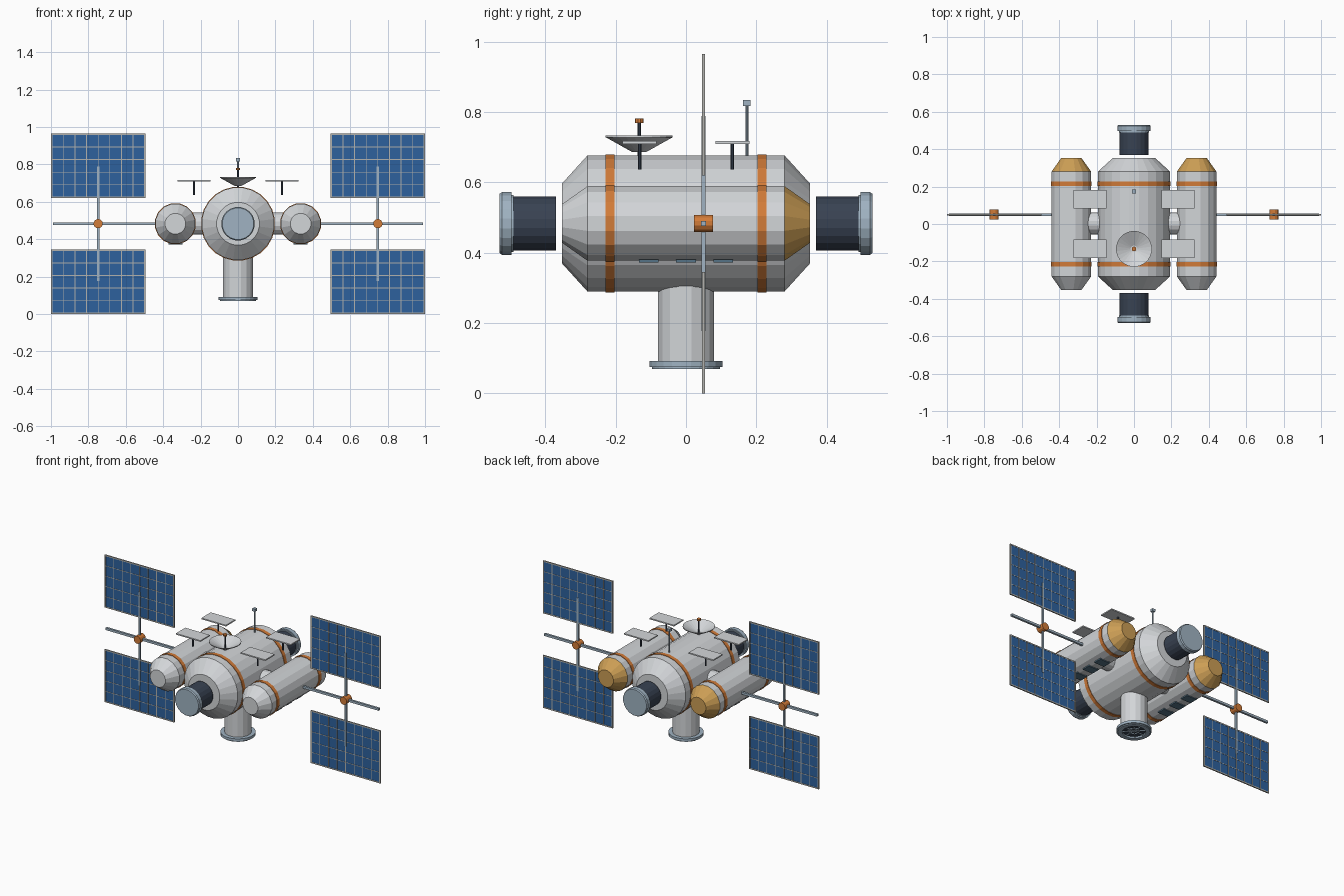
import bpy, bmesh, math
from mathutils import Vector, Matrix

if "Cube" in bpy.data.objects:
    bpy.data.objects.remove(bpy.data.objects["Cube"])


def material(name, rgb):
    m = bpy.data.materials.new(name)
    m.use_nodes = True
    m.diffuse_color = (*rgb, 1)
    m.node_tree.nodes["Principled BSDF"].inputs["Base Color"].default_value = (*rgb, 1)
    return m


HULL = material("hull white", (0.65, 0.67, 0.69))
ORANGE = material("orange trim", (0.65, 0.2, 0.04))
GOLD = material("gold foil", (0.6, 0.34, 0.09))
DARK = material("dark slate", (0.04, 0.055, 0.085))
STEEL = material("steel blue", (0.35, 0.45, 0.54))
BLUE = material("solar blue", (0.027, 0.12, 0.34))
GRID = material("grid grey", (0.45, 0.45, 0.43))
GLASS = material("window glass", (0.09, 0.17, 0.24))

MID = 0.483      # height of the main axis
WING_Y = 0.05    # depth of the solar wings
AXES = {"X": Vector((1, 0, 0)), "Y": Vector((0, 1, 0)), "Z": Vector((0, 0, 1))}


def finish(name, bm, *mats):
    bmesh.ops.recalc_face_normals(bm, faces=bm.faces)
    mesh = bpy.data.meshes.new(name)
    bm.to_mesh(mesh)
    bm.free()
    for m in mats:
        mesh.materials.append(m)
    ob = bpy.data.objects.new(name, mesh)
    bpy.context.collection.objects.link(ob)
    return ob


def lathe(name, profile, axis, loc, mat, sides=16, closed=False):
    """Turn (radius, distance) points around an axis through loc."""
    bm = bmesh.new()
    turn = AXES["Z"].rotation_difference(AXES[axis]).to_matrix().to_4x4()
    place = Matrix.Translation(loc) @ turn
    rings = []
    for r, d in profile:
        angles = [2 * math.pi * (i + 0.5) / sides for i in range(sides)]
        rings.append([bm.verts.new(place @ Vector((r * math.cos(a), r * math.sin(a), d)))
                      for a in angles])
    pairs = list(zip(rings, rings[1:]))
    if closed:
        pairs.append((rings[-1], rings[0]))
    else:
        bm.faces.new(rings[0])
        bm.faces.new(rings[-1])
    for a, b in pairs:
        for i in range(sides):
            j = (i + 1) % sides
            bm.faces.new((a[i], a[j], b[j], b[i]))
    return finish(name, bm, mat)


def rod(name, r, a, b, axis, loc, mat, sides=16):
    return lathe(name, [(r, a), (r, b)], axis, loc, mat, sides)


def add_box(bm, loc, size):
    m = Matrix.Translation(loc) @ Matrix.Diagonal((*size, 1))
    return bmesh.ops.create_cube(bm, size=1, matrix=m)["verts"]


def box(name, loc, size, mat):
    bm = bmesh.new()
    add_box(bm, loc, size)
    return finish(name, bm, mat)


def module(name, x, radius, end_radius, sides, gold_tail):
    """Pressure hull along y with tapered ends and two trim bands."""
    hull = lathe(name, [(end_radius, -0.352), (radius, -0.28), (radius, 0.28),
                        (end_radius, 0.352)], "Y", (x, 0, MID), HULL, sides)
    if gold_tail:
        hull.data.materials.append(GOLD)
        for p in hull.data.polygons:
            p.material_index = int(p.center.y > 0.29)
    for y, end in ((-0.216, "front"), (0.216, "rear")):
        rod(f"{name}_{end}_band", radius + 0.003, y - 0.0125, y + 0.0125,
            "Y", (x, 0, MID), ORANGE, sides)


def solar_panel(name, x, z, width=0.505, height=0.345, cols=8, rows=5):
    """Cell sheet with a raised grid on both faces."""
    bm = bmesh.new()
    add_box(bm, (x, WING_Y, z), (width - 0.006, 0.005, height - 0.006))
    sheet_faces = len(bm.faces)
    for i in range(cols + 1):
        w = 0.008 if i in (0, cols) else 0.004
        px = x + (width - 0.008) * (i / cols - 0.5)
        add_box(bm, (px, WING_Y, z), (w, 0.008, height))
    for i in range(rows + 1):
        w = 0.008 if i in (0, rows) else 0.004
        pz = z + (height - 0.008) * (i / rows - 0.5)
        add_box(bm, (x, WING_Y, pz), (width, 0.0078, w))
    bm.faces.ensure_lookup_table()
    for f in bm.faces[sheet_faces:]:
        f.material_index = 1
    return finish(name, bm, BLUE, GRID)


# Core hull and its end ports
module("core_module", 0, 0.195, 0.115, 24, False)
for s, end in ((-1, "front"), (1, "rear")):
    rod(f"{end}_port_tunnel", 0.078, s * 0.37, s * 0.5, "Y", (0, 0, MID), DARK, 20)
    lathe(f"{end}_port_collar", [(0.082, s * 0.49), (0.082, s * 0.496), (0.09, s * 0.496),
                                 (0.09, s * 0.523), (0.085, s * 0.53)],
          "Y", (0, 0, MID), STEEL, 20)

# Lower node with open docking ring
rod("lower_node", 0.081, 0.085, 0.33, "Z", (0, 0, 0), HULL)
lathe("lower_ring", [(0.07, 0.092), (0.105, 0.092), (0.105, 0.075), (0.097, 0.075),
                     (0.097, 0.069), (0.07, 0.069)], "Z", (0, 0, 0), STEEL, 24, closed=True)
rod("lower_hatch", 0.072, 0.08, 0.086, "Z", (0, 0, 0), DARK, 24)
lathe("hatch_inner_ring", [(0.03, 0.074), (0.036, 0.074), (0.036, 0.081), (0.03, 0.081)],
      "Z", (0, 0, 0), STEEL, 16, closed=True)
bm = bmesh.new()
for i in range(4):
    verts = add_box(bm, (0, 0, 0.077), (0.142, 0.006, 0.006))
    bmesh.ops.rotate(bm, verts=verts, matrix=Matrix.Rotation(i * math.pi / 4, 3, "Z"))
finish("hatch_spokes", bm, STEEL)

for s, side in ((1, "left"), (-1, "right")):
    # Side modules, their links and floor windows
    module(f"{side}_module", s * 0.335, 0.108, 0.056, 16, True)
    rod(f"{side}_link", 0.06, s * 0.17, s * 0.26, "X", (0, 0.003, MID), HULL)
    for i in (-1, 0, 1):
        box(f"{side}_window_{i + 2}", (s * 0.335, i * 0.106, MID - 0.107),
            (0.075, 0.056, 0.008), GLASS)

    # Radiator plates on posts
    for y, end in ((-0.132, "front"), (0.132, "rear")):
        box(f"{side}_{end}_radiator", (s * 0.235, y, 0.713), (0.178, 0.097, 0.008), HULL)
        rod(f"{side}_{end}_radiator_post", 0.0055, 0.637, 0.71, "Z", (s * 0.235, y, 0), DARK, 8)

    # Solar wing
    wx = s * 0.7475
    box(f"{side}_wing_boom", (s * 0.7075, WING_Y, MID), (0.565, 0.014, 0.015), STEEL)
    box(f"{side}_wing_mast", (wx, WING_Y, MID), (0.012, 0.012, 0.612), STEEL)
    rod(f"{side}_wing_hub", 0.025, -0.027, 0.027, "Y", (wx, WING_Y, MID), ORANGE, 12)
    solar_panel(f"{side}_upper_panel", wx, 0.7925)
    solar_panel(f"{side}_lower_panel", wx, 0.1725)

# Dish antenna
lathe("dish", [(0.02, 0.686), (0.096, 0.728), (0.096, 0.733), (0.018, 0.692)],
      "Z", (0, -0.133, 0), HULL, 24)
rod("dish_post", 0.005, 0.637, 0.772, "Z", (0, -0.133, 0), DARK, 8)
rod("dish_feed", 0.0125, 0.769, 0.781, "Z", (0, -0.133, 0), ORANGE, 10)

# Whip antenna
rod("whip_mast", 0.0045, 0.66, 0.82, "Z", (0, 0.173, 0), STEEL, 8)
box("whip_tip", (0, 0.173, 0.825), (0.021, 0.021, 0.017), STEEL)
